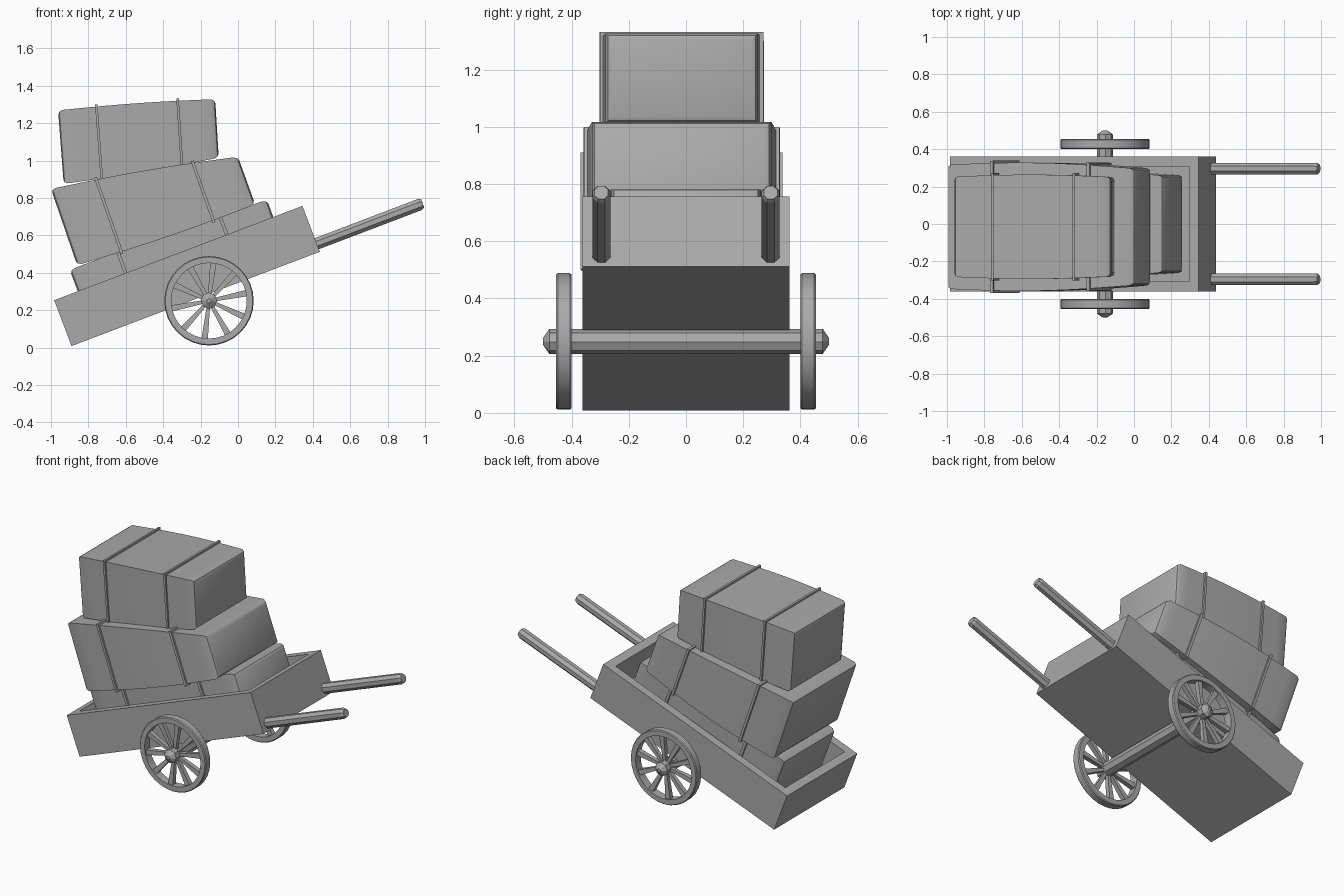
import bpy, bmesh, math
from mathutils import Matrix, Vector

if "Cube" in bpy.data.objects:
    bpy.data.objects.remove(bpy.data.objects["Cube"])

GREY = (0.4, 0.4, 0.4, 1)
mat = bpy.data.materials.new("plain grey")
mat.use_nodes = True
mat.diffuse_color = GREY
mat.node_tree.nodes["Principled BSDF"].inputs["Base Color"].default_value = GREY

# Tilted frame shared by the cart body and handles
TILT = math.radians(20.8)
CART = Matrix.Translation((-0.89, 0, 0.008)) @ Matrix.Rotation(-TILT, 4, 'Y')


def finish(bm, name, matrix=Matrix(), smooth=None):
    bmesh.ops.recalc_face_normals(bm, faces=bm.faces)
    mesh = bpy.data.meshes.new(name)
    bm.to_mesh(mesh)
    bm.free()
    mesh.materials.append(mat)
    obj = bpy.data.objects.new(name, mesh)
    bpy.context.collection.objects.link(obj)
    obj.matrix_world = matrix
    if smooth:
        bpy.ops.object.select_all(action='DESELECT')
        obj.select_set(True)
        bpy.context.view_layer.objects.active = obj
        bpy.ops.object.shade_smooth_by_angle(angle=math.radians(smooth))
    return obj


def loft(bm, rings, closed=False):
    """Skin equal-sized rings; cap the ends unless the loft is closed."""
    loops = [[bm.verts.new(p) for p in ring] for ring in rings]
    pairs = list(zip(loops, loops[1:]))
    if closed:
        pairs.append((loops[-1], loops[0]))
    else:
        bm.faces.new(loops[0])
        bm.faces.new(loops[-1])
    for a, b in pairs:
        for i in range(len(a)):
            j = (i + 1) % len(a)
            bm.faces.new((a[i], a[j], b[j], b[i]))


def circle(radius, y, sides, turn=0.0):
    angles = [turn + math.tau * i / sides for i in range(sides)]
    return [Vector((radius * math.cos(a), y, radius * math.sin(a))) for a in angles]


# Open cart tray
def make_tray(length=1.42, height=0.262, half=0.362, wall=0.055, floor=0.035):
    def rect(inset, z):
        x0, x1, y = inset, length - inset, half - inset
        return [(x0, -y, z), (x1, -y, z), (x1, y, z), (x0, y, z)]
    bm = bmesh.new()
    loft(bm, [rect(0, 0), rect(0, height), rect(wall, height), rect(wall, floor)])
    finish(bm, "cart_tray", CART)


# Octagonal handles with chamfered tips
def make_handle(name, side):
    bm = bmesh.new()
    stations = [(1.38, 0.034), (2.01, 0.034), (2.026, 0.026)]
    rings = []
    for u, r in stations:
        rings.append([(u, side * 0.296 + p.x, 0.046 + p.z)
                      for p in circle(r, 0, 8, math.pi / 8)])
    loft(bm, rings)
    finish(bm, name, CART)


# Spoked wheel: rim ring, tapered spokes
HUB = Vector((-0.155, 0, 0.25))


def make_wheel(name, side):
    bm = bmesh.new()
    profile = [(0.202, -0.027), (0.234, -0.027), (0.239, -0.021),
               (0.239, 0.021), (0.234, 0.027), (0.202, 0.027)]
    loft(bm, [circle(r, y, 32) for r, y in profile], closed=True)
    for k in range(10):
        turn = Matrix.Rotation(-math.radians(11.5 + 36 * k), 3, 'Y')
        rings = []
        for r, w, d in ((0.03, 0.009, 0.012), (0.206, 0.017, 0.016)):
            rings.append([turn @ Vector((r, y, z))
                          for y, z in ((-d, -w), (d, -w), (d, w), (-d, w))])
        loft(bm, rings)
    place = Matrix.Translation(HUB + Vector((0, side * 0.427, 0)))
    finish(bm, name, place, 30)


# Axle with pointed end caps
def make_axle():
    bm = bmesh.new()
    ends = [(0.012, -0.5), (0.044, -0.478), (0.044, 0.478), (0.012, 0.5)]
    loft(bm, [circle(r, y, 8, TILT + math.pi / 8) for r, y in ends])
    finish(bm, "axle", Matrix.Translation(HUB))


# Bulging travel case with two straps
def make_case(name, corners, half_left, half_right, y_mid, bulge, bulge_y):
    tl, tr, bl, br = [Vector((x, 0, z)) for x, z in corners]

    def ring(t, grow=0.0):
        swell = math.sin(math.pi * t)
        top, bottom = tl.lerp(tr, t), bl.lerp(br, t)
        up = (top - bottom).normalized()
        top += up * (bulge * swell + grow)
        bottom -= up * (bulge * swell + grow)
        half = half_left + (half_right - half_left) * t + bulge_y * swell + grow
        lo, hi = Vector((0, y_mid - half, 0)), Vector((0, y_mid + half, 0))
        return [bottom + lo, bottom + hi, top + hi, top + lo]

    bm = bmesh.new()
    steps = [0.025 + 0.95 * i / 14 for i in range(15)]
    rings = [ring(0, -0.022), ring(0.007, -0.008)]
    rings += [ring(t) for t in steps]
    rings += [ring(0.993, -0.008), ring(1, -0.022)]
    loft(bm, rings)
    finish(bm, name, smooth=30)

    for label, t in (("rear", 0.245), ("front", 0.762)):
        bm = bmesh.new()
        loft(bm, [ring(t - 0.008, -0.01), ring(t - 0.008, 0.012),
                  ring(t + 0.008, 0.012), ring(t + 0.008, -0.01)], closed=True)
        finish(bm, f"{name}_{label}_strap")


make_tray()
make_axle()
for label, side in (("left", 1), ("right", -1)):
    make_handle(f"{label}_handle", side)
    make_wheel(f"{label}_wheel", side)

make_case("bottom_case", [(-0.9, 0.415), (0.155, 0.79), (-0.78, 0.1), (0.263, 0.495)],
          0.265, 0.26, 0.0, 0.008, 0.02)
make_case("middle_case", [(-1.0, 0.848), (0.0, 1.02), (-0.86, 0.44), (0.092, 0.765)],
          0.332, 0.312, -0.015, 0.012, 0.02)
make_case("top_case", [(-0.962, 1.268), (-0.122, 1.328), (-0.932, 0.875), (-0.103, 1.015)],
          0.268, 0.266, -0.015, 0.008, 0.012)
